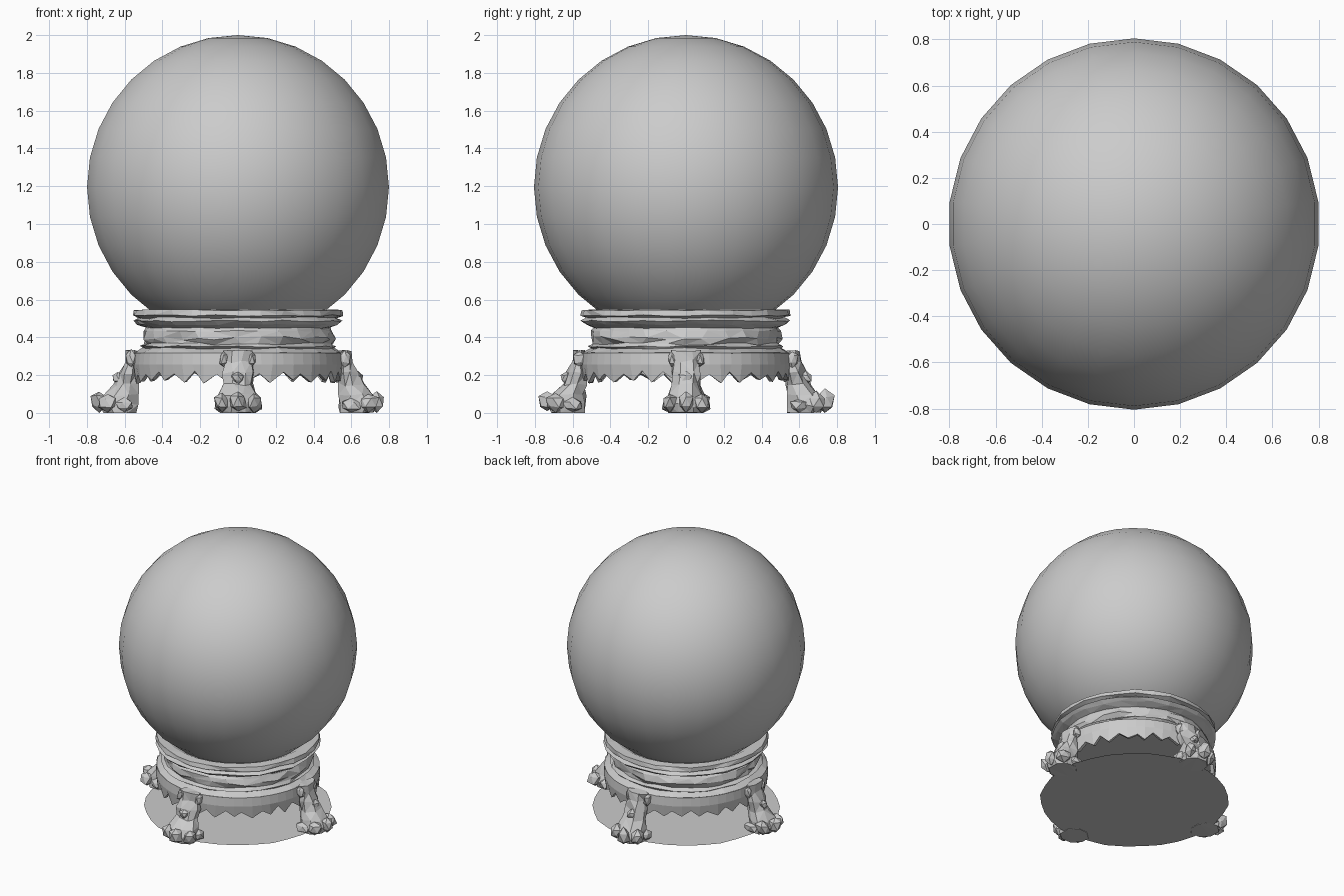
import bpy, bmesh, math, random
from mathutils import Vector

if "Cube" in bpy.data.objects:
    bpy.data.objects.remove(bpy.data.objects["Cube"])

random.seed(4)


def finish(bm, name, smooth=False):
    bmesh.ops.recalc_face_normals(bm, faces=bm.faces)
    for f in bm.faces:
        f.smooth = smooth
    mesh = bpy.data.meshes.new(name)
    bm.to_mesh(mesh)
    bm.free()
    ob = bpy.data.objects.new(name, mesh)
    bpy.context.collection.objects.link(ob)
    return ob


def jit(a):
    return random.uniform(-a, a)


def bridge(bm, rows):
    for a, b in zip(rows, rows[1:]):
        n = len(a)
        for i in range(n):
            j = (i + 1) % n
            bm.faces.new((a[i], a[j], b[j], b[i]))


def polar(r, ang, z):
    return Vector((r * math.cos(ang), r * math.sin(ang), z))


def disc(name, r, z, n, wobble=0.0):
    bm = bmesh.new()
    bm.faces.new([bm.verts.new(polar(r + jit(wobble), 2 * math.pi * i / n, z)) for i in range(n)])
    return finish(bm, name)


# Glass ball
bm = bmesh.new()
bmesh.ops.create_uvsphere(bm, u_segments=26, v_segments=16, radius=0.805)
bmesh.ops.translate(bm, verts=bm.verts, vec=(0, 0, 1.195))
finish(bm, "ball", smooth=True)

# Carved collar: turned profile with chiselled irregularity (r, z, jitter)
profile = [(0.45, 0.53, 0), (0.49, 0.547, 0), (0.55, 0.545, .004), (0.555, 0.515, .006),
           (0.525, 0.503, .006), (0.555, 0.487, .006), (0.535, 0.468, .006),
           (0.49, 0.45, .003), (0.50, 0.435, .006), (0.505, 0.395, .014),
           (0.495, 0.365, .010), (0.52, 0.352, .006), (0.505, 0.342, .006),
           (0.55, 0.318, .003), (0.53, 0.30, 0)]
bm = bmesh.new()
N = 28
rows = []
for r, z, a in profile:
    rows.append([bm.verts.new(polar(r + jit(a), 2 * math.pi * (i + jit(a * 20)) / N, z + jit(a * .8)))
                 for i in range(N)])
bridge(bm, rows)
bmesh.ops.triangulate(bm, faces=bm.faces)
finish(bm, "collar")

# Apron with a jagged lower edge
bm = bmesh.new()
N = 56
rows = [[bm.verts.new(polar(r, 2 * math.pi * i / N, z)) for i in range(N)]
        for r, z in ((0.55, 0.318), (0.555, 0.255))]
rows.append([bm.verts.new(polar(0.545, 2 * math.pi * (i + jit(.2)) / N,
                                (0.165 if i % 2 else 0.212) + jit(.012))) for i in range(N)])
bridge(bm, rows)
apron = finish(bm, "apron")
mod = apron.modifiers.new("thickness", 'SOLIDIFY')
mod.thickness = 0.025

# Stand underside and floor plate
disc("stand_underside", 0.53, 0.30, 28)
disc("floor_plate", 0.635, 0.003, 32, 0.008)


# Clawed leg pointing along +x, then turned into place
def knob(bm, pos, size):
    res = bmesh.ops.create_icosphere(bm, subdivisions=1, radius=1)
    for v in res["verts"]:
        k = random.uniform(.75, 1.15)
        v.co = Vector(pos) + Vector([v.co[i] * size[i] * k for i in range(3)])


def leg(name, angle):
    bm = bmesh.new()
    # height, inner radius, outer radius, half width
    sections = [(0.33, .53, .60, .085), (0.27, .53, .605, .075), (0.21, .53, .63, .08),
                (0.15, .525, .66, .075), (0.09, .53, .72, .10), (0.04, .53, .74, .11),
                (0.0, .53, .72, .10)]
    n = 8
    rows = []
    for k, (z, r0, r1, w) in enumerate(sections):
        a = 0.012 if 0 < k < len(sections) - 1 else 0.004
        rows.append([bm.verts.new(((r0 + r1) / 2 + (r1 - r0) / 2 * math.cos(t) + jit(a),
                                   w * math.sin(t) + jit(a), z + jit(a)))
                     for t in [2 * math.pi * (i + .5) / n for i in range(n)]])
    bridge(bm, rows)
    bm.faces.new(rows[0])
    bm.faces.new(rows[-1])
    # pointed shoulders, ankle spur and toes
    for s in (-1, 1):
        knob(bm, (.565, s * .075, .285), (.035, .025, .05))
        knob(bm, (.69, s * .085, .055), (.06, .045, .055))
        knob(bm, (.60, s * .095, .04), (.06, .035, .04))
    knob(bm, (.735, 0, .06), (.052, .05, .065))
    knob(bm, (.635, 0, .185), (.035, .04, .035))
    bmesh.ops.triangulate(bm, faces=bm.faces)
    for v in bm.verts:
        v.co.z = max(v.co.z, 0)
    ob = finish(bm, name)
    ob.rotation_euler.z = angle


for i, side in enumerate(("right", "back", "left", "front")):
    leg(side + "_leg", i * math.pi / 2)
